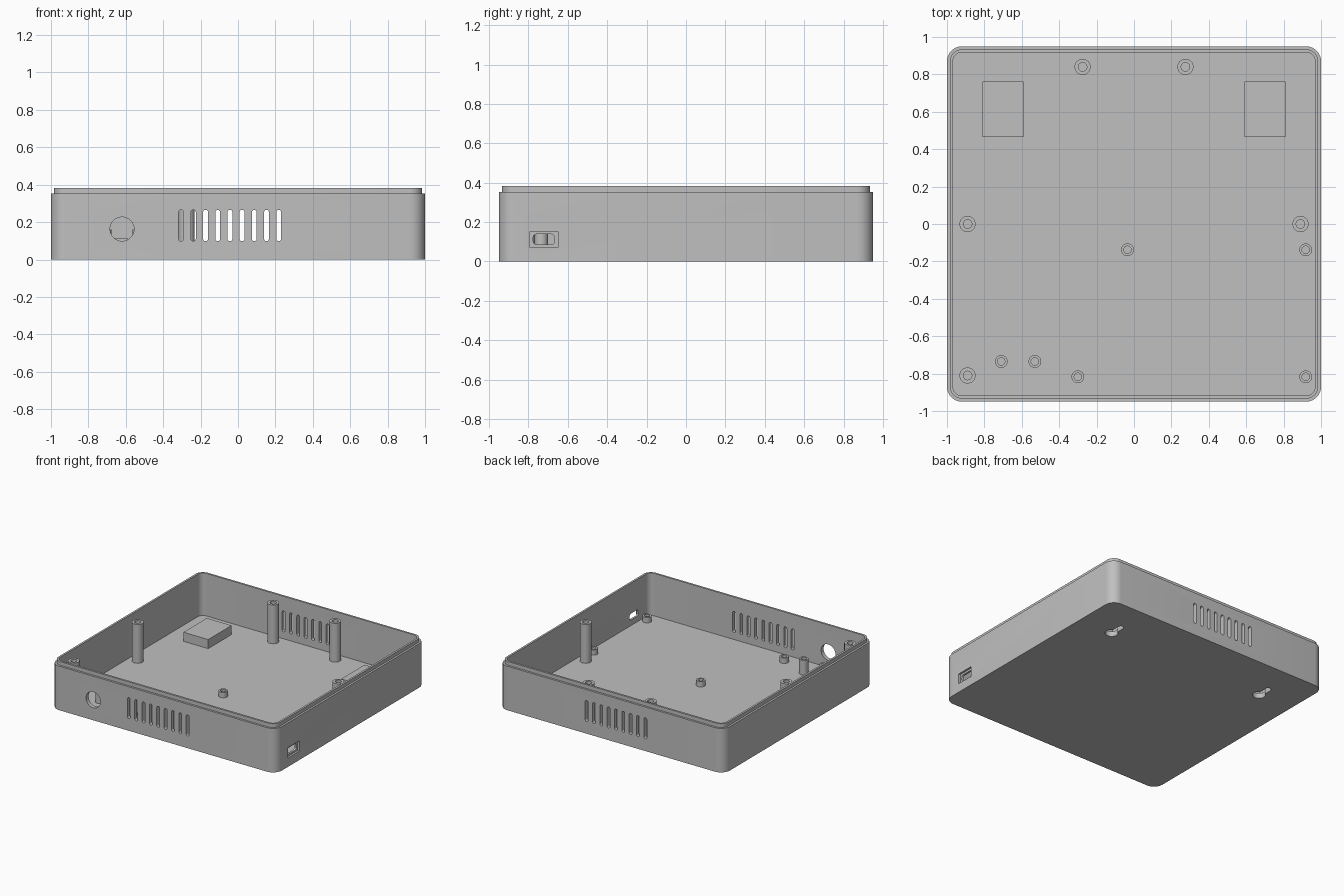
import bpy, bmesh, math

cube = bpy.data.objects.get("Cube")
if cube:
    bpy.data.objects.remove(cube, do_unlink=True)

grey = bpy.data.materials.new("plain grey")
grey.use_nodes = True
colour = (0.527, 0.527, 0.527, 1)
grey.diffuse_color = colour
grey.node_tree.nodes["Principled BSDF"].inputs["Base Color"].default_value = colour

FLOOR = 0.042


def outline(half_w, half_h, r, cx=0, cy=0, seg=8):
    """Rounded rectangle; a circle when both halves equal r."""
    points = []
    for q, (sx, sy) in enumerate([(1, 1), (-1, 1), (-1, -1), (1, -1)]):
        for i in range(seg + 1):
            a = math.pi / 2 * (q + i / seg)
            points.append((cx + sx * (half_w - r) + r * math.cos(a),
                           cy + sy * (half_h - r) + r * math.sin(a)))
    return points


def loft(name, rings, axis="z"):
    """Skin a stack of (outline, position) rings and cap both ends."""
    place = {"z": lambda u, v, t: (u, v, t),
             "y": lambda u, v, t: (u, t, v),
             "x": lambda u, v, t: (t, u, v)}[axis]
    bm = bmesh.new()
    loops = [[bm.verts.new(place(u, v, t)) for u, v in pts] for pts, t in rings]
    for low, high in zip(loops, loops[1:]):
        n = len(low)
        for i in range(n):
            j = (i + 1) % n
            bm.faces.new((low[i], low[j], high[j], high[i]))
    bm.faces.new(loops[0][::-1])
    bm.faces.new(loops[-1])
    bmesh.ops.remove_doubles(bm, verts=bm.verts, dist=0.0001)
    bmesh.ops.recalc_face_normals(bm, faces=bm.faces)
    mesh = bpy.data.meshes.new(name)
    bm.to_mesh(mesh)
    bm.free()
    obj = bpy.data.objects.new(name, mesh)
    bpy.context.collection.objects.link(obj)
    mesh.materials.append(grey)
    return obj


def activate(obj):
    bpy.ops.object.select_all(action="DESELECT")
    obj.select_set(True)
    bpy.context.view_layer.objects.active = obj


def cut(target, pts, start, end, axis):
    cutter = loft("cutter", [(pts, start), (pts, end)], axis)
    cutter.hide_render = True
    activate(target)
    mod = target.modifiers.new("cut", "BOOLEAN")
    mod.operation, mod.solver, mod.object = "DIFFERENCE", "EXACT", cutter
    bpy.ops.object.modifier_apply(modifier=mod.name)
    bpy.data.objects.remove(cutter, do_unlink=True)


def smooth(obj):
    activate(obj)
    bpy.ops.object.shade_smooth_by_angle(angle=math.radians(30))


def wall(inset):
    return outline(1 - inset, 0.95 - inset, 0.08 - inset)


# Open tray with a stepped lip around the rim
tray = loft("case_tray", [(wall(0), 0), (wall(0), 0.353), (wall(0.016), 0.353),
                          (wall(0.016), 0.383), (wall(0.032), 0.383), (wall(0.032), FLOOR)])

# Vent slots in the front and back walls
for i in range(9):
    slot = outline(0.013, 0.084, 0.013, -0.304 + 0.0652 * i, 0.182)
    for side in (-1, 1):
        cut(tray, slot, side * 0.9, side * 1.0, "y")

# Round socket hole in the front wall
cut(tray, outline(0.064, 0.064, 0.064, -0.62, 0.163), -1.0, -0.9, "y")

# Connector opening with a shallow outer recess
cut(tray, outline(0.071, 0.041, 0.002, -0.721, 0.112), 0.984, 1.05, "x")
cut(tray, outline(0.054, 0.026, 0.016, -0.722, 0.112), 0.93, 1.05, "x")

# Keyhole hangers, each covered inside by a hollow box
for side, word in ((-1, "right"), (1, "left")):
    x = side * 0.7
    cut(tray, outline(0.047, 0.047, 0.047, x, 0.58), -0.05, 0.06, "z")
    cut(tray, outline(0.022, 0.075, 0.022, x, 0.63), -0.05, 0.06, "z")
    cover_shape = outline(0.11, 0.148, 0.0, x, 0.613)
    cover = loft(word + "_keyhole_cover", [(cover_shape, FLOOR - 0.002), (cover_shape, 0.115)])
    cut(cover, outline(0.09, 0.128, 0.0, x, 0.613), 0, 0.1, "z")
smooth(tray)


def post(name, x, y, r, bore, top, depth):
    def ring(radius):
        return outline(radius, radius, radius, x, y)
    smooth(loft(name, [(ring(r), FLOOR - 0.005), (ring(r), top),
                       (ring(bore), top), (ring(bore), top - depth)]))


# Tall posts for the lid screws
for x, y in ((-0.89, -0.81), (-0.89, 0), (0.89, 0), (-0.275, 0.84), (0.275, 0.84)):
    post("lid_screw_post", x, y, 0.043, 0.023, 0.353, 0.2)

# Medium posts beside the socket hole
for x in (-0.71, -0.53):
    post("socket_post", x, -0.735, 0.034, 0.02, 0.16, 0.1)

# Short standoffs for the circuit board
for x, y in ((-0.035, -0.138), (0.918, -0.138), (-0.3, -0.817), (0.918, -0.817)):
    post("board_standoff", x, y, 0.034, 0.02, 0.085, 0.04)
